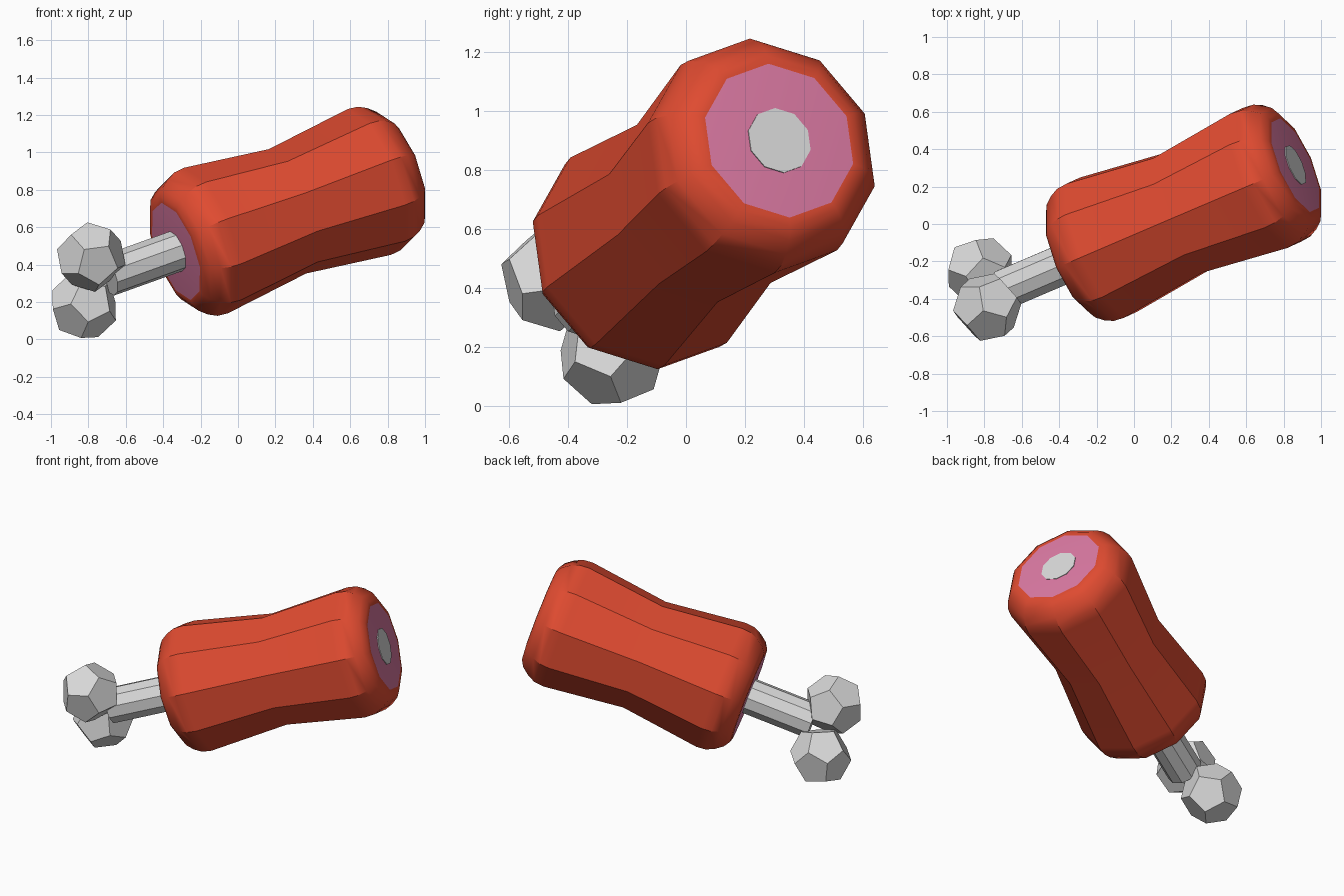
import bpy, bmesh, math
from mathutils import Vector, Matrix

if "Cube" in bpy.data.objects:
    bpy.data.objects.remove(bpy.data.objects["Cube"])


def material(name, rgb):
    m = bpy.data.materials.new(name)
    m.diffuse_color = (*rgb, 1)
    m.use_nodes = True
    m.node_tree.nodes["Principled BSDF"].inputs["Base Color"].default_value = m.diffuse_color
    return m


RED = material("meat red", (0.74, 0.07, 0.03))
PINK = material("cut pink", (0.70, 0.19, 0.36))
BONE = material("bone grey", (0.70, 0.70, 0.70))

# Slanted axis of the whole joint
AXIS = Vector((0.873, 0.373, 0.313)).normalized()
CENTRE = Vector((0.265, 0.06, 0.685))
SIDES = 10


def frame(normal, toward, origin):
    """Matrix with z along normal and x leaning toward a given direction."""
    z = Vector(normal).normalized()
    x = Vector(toward)
    x = (x - z * x.dot(z)).normalized()
    y = z.cross(x)
    return Matrix.Translation(origin) @ Matrix((x, y, z)).transposed().to_4x4()


JOINT = frame(AXIS, (0, 0.647, -0.763), CENTRE)


def finish(bm, name, mats, matrix):
    bmesh.ops.recalc_face_normals(bm, faces=bm.faces[:])
    bm.transform(matrix)
    me = bpy.data.meshes.new(name)
    bm.to_mesh(me)
    bm.free()
    for m in mats:
        me.materials.append(m)
    ob = bpy.data.objects.new(name, me)
    bpy.context.collection.objects.link(ob)
    return ob


def lathe(name, profile, mats):
    """Ten-sided solid along the joint axis from (position, radius) pairs."""
    bm = bmesh.new()
    rings = []
    for t, r in profile:
        rings.append([bm.verts.new((r * math.cos(a), r * math.sin(a), t))
                      for a in (math.tau * k / SIDES for k in range(SIDES))])
    for lo, hi in zip(rings, rings[1:]):
        for k in range(SIDES):
            n = (k + 1) % SIDES
            bm.faces.new((lo[k], lo[n], hi[n], hi[k]))
    caps = [bm.faces.new(rings[0]), bm.faces.new(rings[-1])]
    for f in caps:
        f.material_index = len(mats) - 1
    return finish(bm, name, mats, JOINT)


# Meat: waisted body, rounded rims, pink cut ends
half = [(0.50, 0.41), (0.56, 0.404), (0.61, 0.38), (0.655, 0.345),
        (0.68, 0.305), (0.683, 0.274)]
meat = lathe("meat", [(-t, r) for t, r in reversed(half)] + [(0, 0.35)] + half,
             [RED, PINK])
bpy.context.view_layer.objects.active = meat
meat.select_set(True)
bpy.ops.object.shade_smooth_by_angle(angle=math.radians(30))
meat.select_set(False)

# Bone: shaft at the left, thin plate showing it in the right cut
lathe("bone_shaft", [(-1.10, 0.112), (-0.66, 0.112)], [BONE])
lathe("bone_cut", [(0.68, 0.115), (0.687, 0.115)], [BONE])


def knob(name, centre, normal, toward, radius=0.188):
    """Dodecahedron with one face along normal and a face corner toward a direction."""
    bm = bmesh.new()
    for r, z in ((0.607, 0.795), (0.982, 0.188)):
        for k in range(5):
            a = math.tau * k / 5
            p = Vector((r * math.cos(a), r * math.sin(a), z)) * radius
            bm.verts.new(p)
            bm.verts.new(-p)
    bmesh.ops.convex_hull(bm, input=bm.verts[:])
    bmesh.ops.dissolve_limit(bm, angle_limit=math.radians(5),
                             verts=bm.verts[:], edges=bm.edges[:])
    finish(bm, name, [BONE], frame(normal, toward, centre))


# Two knobs at the bone end
knob("upper_knob", (-0.785, -0.445, 0.44), (0.23, -0.94, -0.26), (0.05, 0, 0.09))
knob("lower_knob", (-0.823, -0.25, 0.182), (0.25, -0.95, 0.15), (-0.02, 0, -0.11))
